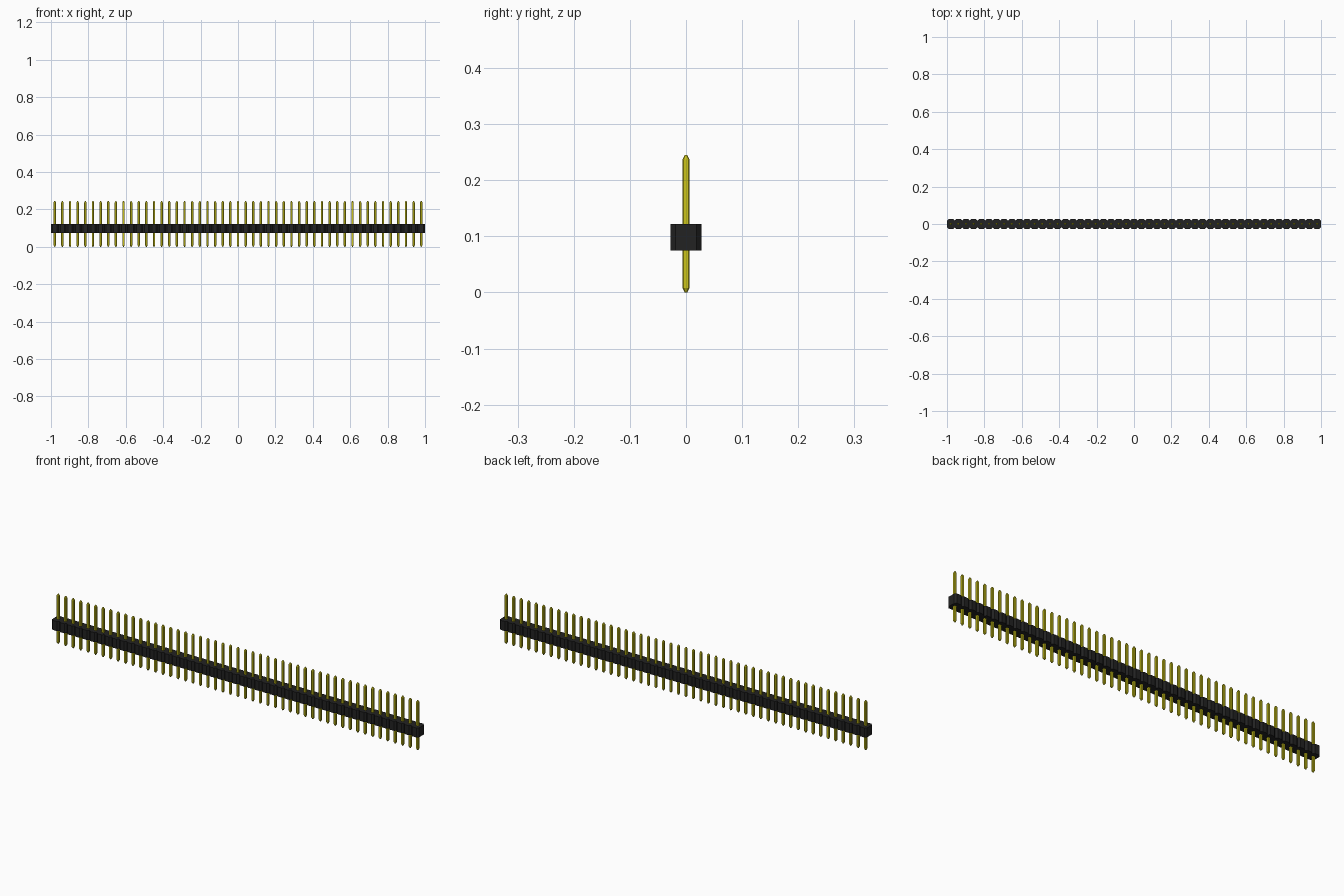
import bpy, bmesh, math

if "Cube" in bpy.data.objects:
    bpy.data.objects.remove(bpy.data.objects["Cube"])

COUNT = 49
PITCH = 2 / COUNT


def make_material(name, rgb):
    mat = bpy.data.materials.new(name)
    mat.use_nodes = True
    mat.diffuse_color = (*rgb, 1)
    mat.node_tree.nodes["Principled BSDF"].inputs["Base Color"].default_value = (*rgb, 1)
    return mat


def chamfered(hx, hy, c):
    """Rectangle outline with cut corners."""
    return [(hx, -hy + c), (hx, hy - c), (hx - c, hy), (-hx + c, hy),
            (-hx, hy - c), (-hx, -hy + c), (-hx + c, -hy), (hx - c, -hy)]


def loft(bm, x, outline, sections):
    """Skin the outline through (height, scale) sections and cap both ends."""
    rings = [[bm.verts.new((x + px * s, py * s, z)) for px, py in outline]
             for z, s in sections]
    n = len(outline)
    for a, b in zip(rings, rings[1:]):
        for i in range(n):
            j = (i + 1) % n
            bm.faces.new((a[i], a[j], b[j], b[i]))
    bm.faces.new(rings[0][::-1])
    bm.faces.new(rings[-1])


def row(name, outline, sections, mat):
    """Repeat one lofted part along the strip."""
    bm = bmesh.new()
    for i in range(COUNT):
        loft(bm, (i - (COUNT - 1) / 2) * PITCH, outline, sections)
    bmesh.ops.recalc_face_normals(bm, faces=bm.faces)
    mesh = bpy.data.meshes.new(name)
    bm.to_mesh(mesh)
    bm.free()
    mesh.materials.append(mat)
    obj = bpy.data.objects.new(name, mesh)
    bpy.context.collection.objects.link(obj)


black = make_material("black plastic", (0.016, 0.016, 0.016))
gold = make_material("yellow metal", (0.60, 0.55, 0.01))

# Plastic housing: chamfered blocks side by side
row("housing", chamfered(PITCH / 2, 0.0275, 0.009),
    [(0.075, 1), (0.122, 1)], black)

# Pins with tapered tips, passing through the housing
row("pins", chamfered(0.0063, 0.0063, 0.0022),
    [(0, 0.35), (0.008, 1), (0.237, 1), (0.245, 0.35)], gold)
